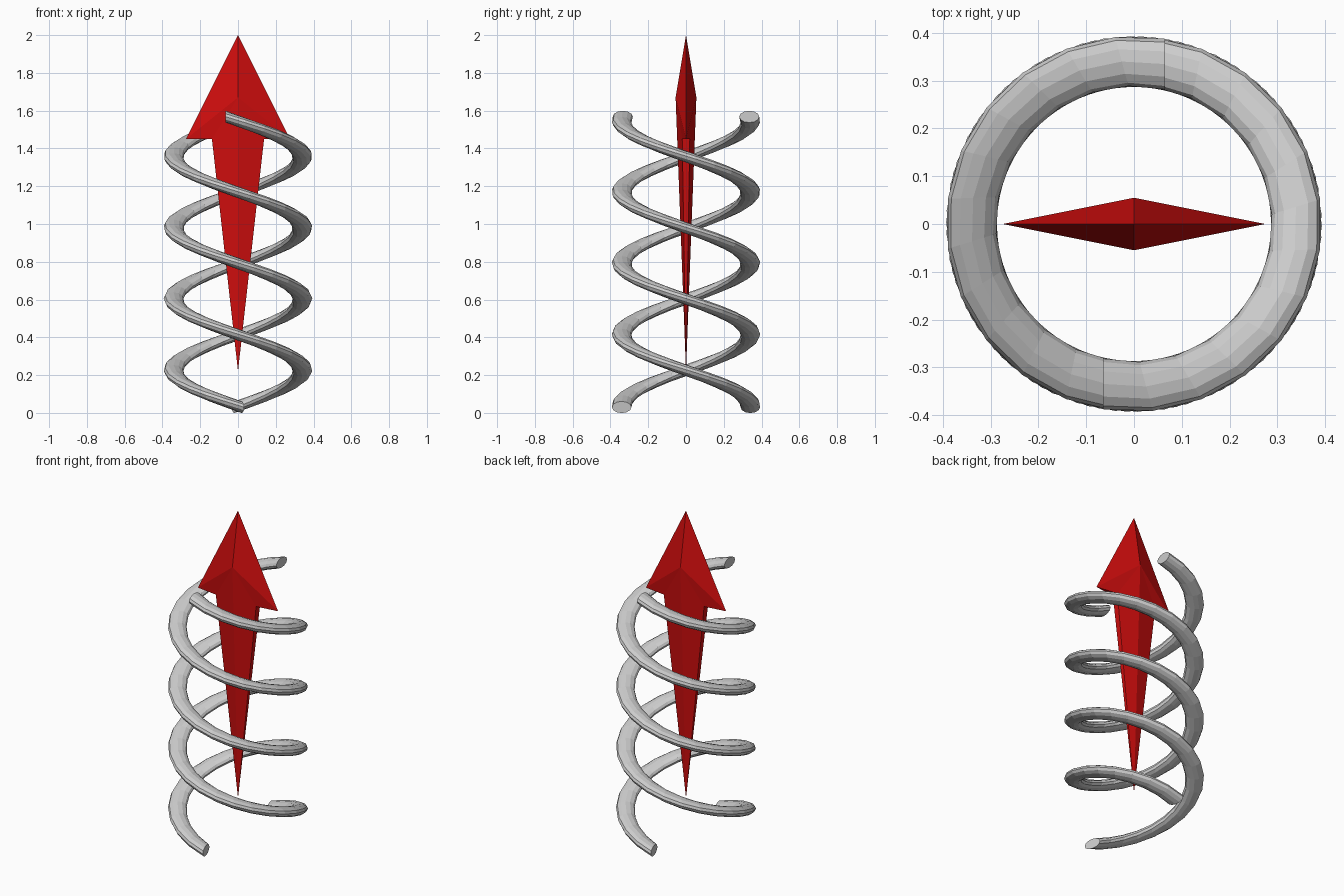
import bpy, bmesh, math

if "Cube" in bpy.data.objects:
    bpy.data.objects.remove(bpy.data.objects["Cube"])


def material(name, rgb):
    m = bpy.data.materials.new(name)
    m.diffuse_color = (*rgb, 1)
    m.use_nodes = True
    m.node_tree.nodes["Principled BSDF"].inputs["Base Color"].default_value = m.diffuse_color
    return m


def make_object(name, bm, mat):
    bmesh.ops.recalc_face_normals(bm, faces=bm.faces)
    me = bpy.data.meshes.new(name)
    bm.to_mesh(me)
    bm.free()
    me.materials.append(mat)
    ob = bpy.data.objects.new(name, me)
    bpy.context.collection.objects.link(ob)
    return ob


grey = material("light grey", (0.6, 0.6, 0.6))
red = material("red", (0.62, 0.004, 0.004))

# Coil strands: flattened oval section swept down a left-handed helix
RADIUS, PITCH, STEPS, SIDES = 0.335, 0.754, 48, 12
HALF_WIDTH, HALF_HEIGHT = 0.053, 0.031
START, END = math.radians(-11), math.radians(723.3)


def coil(name, turn):
    bm = bmesh.new()
    rings = []
    for i in range(STEPS + 1):
        a = START + (END - START) * i / STEPS
        z = 1.545 - PITCH * a / math.tau
        p = a + turn
        skew = p - START          # section plane is slightly off radial
        ring = []
        for j in range(SIDES):
            t = math.tau * j / SIDES
            w = HALF_WIDTH * math.cos(t)
            ring.append(bm.verts.new((
                0.341 * math.sin(p) + w * math.sin(skew),
                -0.341 * math.cos(p) - w * math.cos(skew),
                z + HALF_HEIGHT * math.sin(t))))
        rings.append(ring)
    for r0, r1 in zip(rings, rings[1:]):
        for j in range(SIDES):
            k = (j + 1) % SIDES
            bm.faces.new((r0[j], r0[k], r1[k], r1[j]))
    bm.faces.new(rings[0])
    bm.faces.new(rings[-1])
    return make_object(name, bm, grey)


coil("coil_strand_front", 0)
coil("coil_strand_back", math.pi)

# Arrow: faceted barbed head with a shaft tapering to a point
bm = bmesh.new()
top = bm.verts.new((0, 0, 2))
tip = bm.verts.new((0, 0, 0.22))
ridge = {s: bm.verts.new((0, s * 0.055, 1.67)) for s in (-1, 1)}
for sx in (-1, 1):
    barb = bm.verts.new((sx * 0.275, 0, 1.45))
    edge = {s: bm.verts.new((sx * 0.138, s * 0.02, 1.45)) for s in (-1, 1)}
    for s in (-1, 1):
        bm.faces.new((top, ridge[s], barb))
        bm.faces.new((ridge[s], edge[s], barb))
        bm.faces.new((ridge[s], tip, edge[s]))
    bm.faces.new((edge[-1], edge[1], barb))
    bm.faces.new((edge[-1], edge[1], tip))
make_object("arrow", bm, red)
